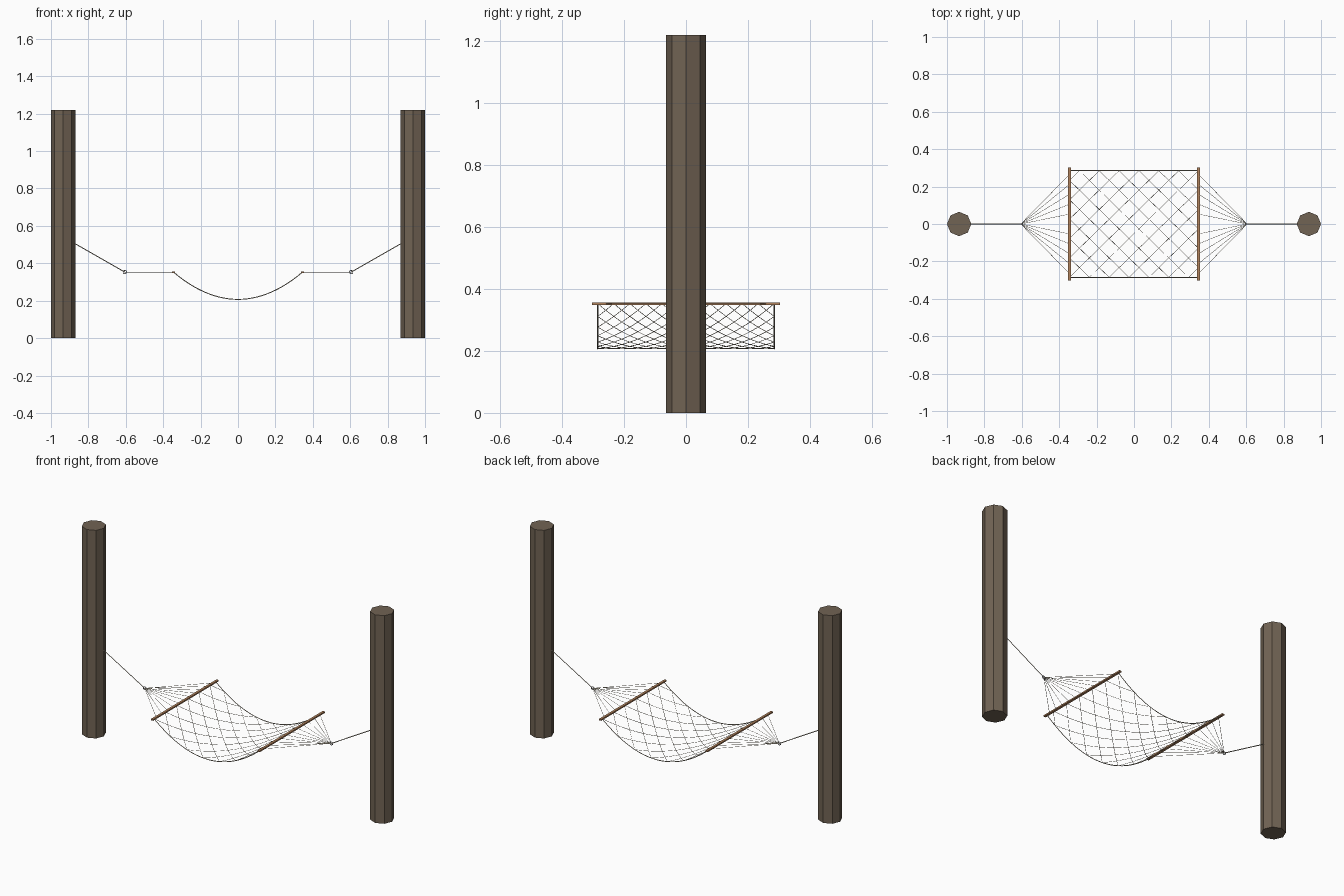
import bpy, math

if "Cube" in bpy.data.objects:
    bpy.data.objects.remove(bpy.data.objects["Cube"])

def material(name, rgb):
    m = bpy.data.materials.new(name)
    m.diffuse_color = (*rgb, 1)
    m.use_nodes = True
    m.node_tree.nodes["Principled BSDF"].inputs["Base Color"].default_value = m.diffuse_color
    return m


BARK = material("brown bark", (0.165, 0.125, 0.088))
WOOD = material("warm wood", (0.45, 0.23, 0.11))
ROPE = material("pale rope", (0.62, 0.56, 0.44))
METAL = material("ring metal", (0.35, 0.36, 0.38))

BAR_X, BAR_Z = 0.345, 0.353     # spreader bars
RING_X = 0.605                  # gathering rings
HALF_W = 0.285                  # half width of the net
LOW_Z = 0.207                   # lowest point of the sag
NX, NY = 13, 11                 # half-diamonds along and across the net


def cylinder(name, loc, radius, depth, sides, mat):
    bpy.ops.mesh.primitive_cylinder_add(vertices=sides, radius=radius, depth=depth,
                                        location=loc)
    ob = bpy.context.object
    ob.name = name
    ob.data.materials.append(mat)


def box(name, loc, size, mat):
    bpy.ops.mesh.primitive_cube_add(size=1, location=loc)
    ob = bpy.context.object
    ob.name = name
    ob.scale = size
    ob.data.materials.append(mat)


def cords(name, paths, radius, mat, res=0):
    """One mesh object of thin cords running along the given paths."""
    cu = bpy.data.curves.new(name, 'CURVE')
    cu.dimensions = '3D'
    cu.bevel_depth = radius
    cu.bevel_resolution = res
    cu.use_fill_caps = True
    for pts in paths:
        sp = cu.splines.new('POLY')
        sp.points.add(len(pts) - 1)
        for p, co in zip(sp.points, pts):
            p.co = (*co, 1)
    cu.materials.append(mat)
    ob = bpy.data.objects.new(name, cu)
    bpy.context.collection.objects.link(ob)
    bpy.ops.object.select_all(action='DESELECT')
    ob.select_set(True)
    bpy.context.view_layer.objects.active = ob
    bpy.ops.object.convert(target='MESH')


def sag(x):
    return LOW_Z + (BAR_Z - LOW_Z) * (x / BAR_X) ** 2


def bounce(t):
    """Triangle wave that reflects a strand off the net's long edges."""
    t = t % (2 * NY)
    return t if t <= NY else 2 * NY - t


def net_point(i, j):
    x = -BAR_X + 2 * BAR_X * i / NX
    return (x, -HALF_W + 2 * HALF_W * j / NY, sag(x))


# Posts, spreader bars, rings, hanging ropes and fan cords on both ends
for s, side in ((-1, "left"), (1, "right")):
    cylinder(side + "_post", (s * 0.935, 0, 0.61), 0.065, 1.22, 8, BARK)
    box(side + "_spreader_bar", (s * BAR_X, 0, BAR_Z), (0.014, 0.606, 0.008), WOOD)
    bpy.ops.mesh.primitive_torus_add(location=(s * RING_X, 0, BAR_Z),
                                     rotation=(math.pi / 2, 0, 0),
                                     major_radius=0.009, minor_radius=0.002,
                                     major_segments=12, minor_segments=6)
    ring = bpy.context.object
    ring.name = side + "_ring"
    ring.data.materials.append(METAL)
    cords(side + "_hanging_rope",
          [[(s * 0.88, 0, 0.51), (s * RING_X, 0, BAR_Z)]], 0.0025, ROPE)
    cords(side + "_fan_cords",
          [[(s * RING_X, 0, BAR_Z), (s * BAR_X, 0.265 * k / 5, BAR_Z)]
           for k in range(-5, 6)], 0.001, ROPE)

# Long edge ropes of the net
cords("net_edge_ropes",
      [[net_point(i / 2, j) for i in range(2 * NX + 1)] for j in (0, NY)],
      0.0025, ROPE)

# Diamond net: strands that zigzag between the two edges
cords("diamond_net",
      [[net_point(i / 2, bounce(start + i / 2)) for i in range(2 * NX + 1)]
       for start in range(0, 2 * NY, 2)], 0.0011, ROPE)
